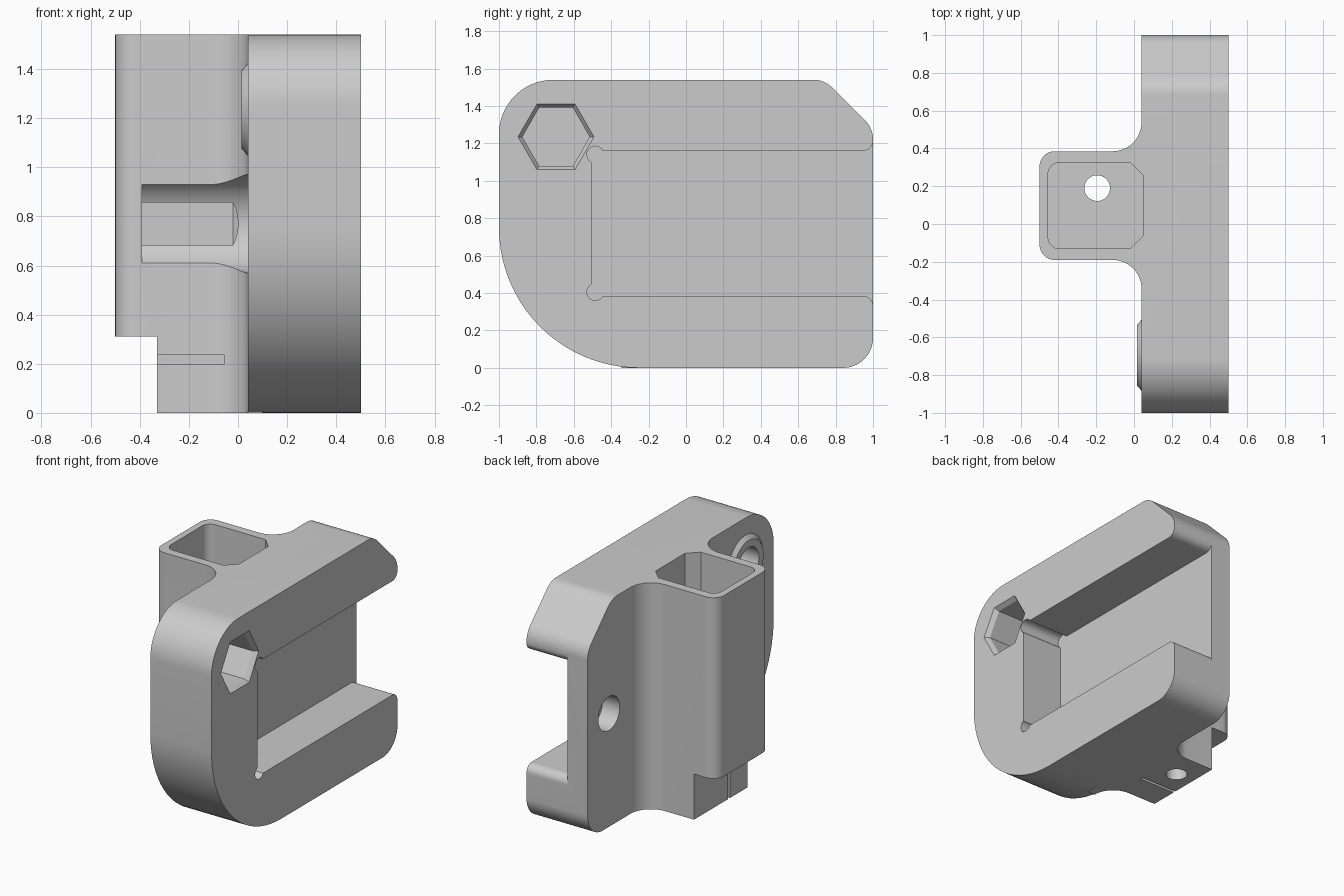
import bpy, bmesh, math
from mathutils import Vector

cube = bpy.data.objects.get("Cube")
if cube:
    bpy.data.objects.remove(cube, do_unlink=True)

grey = bpy.data.materials.new("light_grey_plastic")
grey.use_nodes = True
grey.diffuse_color = (0.6, 0.6, 0.6, 1)
grey.node_tree.nodes["Principled BSDF"].inputs["Base Color"].default_value = (0.6, 0.6, 0.6, 1)


def rounded(corners, steps=14):
    """Outline from (a, b, radius) corners, each replaced by an arc."""
    out = []
    for i, (a, b, r) in enumerate(corners):
        p = Vector((a, b))
        if r == 0:
            out.append(p)
            continue
        d1 = (Vector(corners[i - 1][:2]) - p).normalized()
        d2 = (Vector(corners[(i + 1) % len(corners)][:2]) - p).normalized()
        half = d1.angle(d2) / 2
        t = r / math.tan(half)
        c = p + (d1 + d2).normalized() * (r / math.sin(half))
        v1, v2 = (p + d1 * t - c).normalized(), (p + d2 * t - c).normalized()
        out += [c + v1.slerp(v2, k / steps) * r for k in range(steps + 1)]
    return out


def circle(a, b, r, n=48):
    return [Vector((a + r * math.cos(math.tau * k / n), b + r * math.sin(math.tau * k / n)))
            for k in range(n)]


def rect(a0, b0, a1, b1):
    return [Vector(p) for p in ((a0, b0), (a1, b0), (a1, b1), (a0, b1))]


def prism(name, axis, lo, hi, outline, end=None):
    """Solid between an outline at lo and an outline at hi along x or z."""
    place = (lambda p, h: (h, p.x, p.y)) if axis == "x" else (lambda p, h: (p.x, p.y, h))
    bm = bmesh.new()
    r0 = [bm.verts.new(place(p, lo)) for p in outline]
    r1 = [bm.verts.new(place(p, hi)) for p in (end or outline)]
    bm.faces.new(r0)
    bm.faces.new(r1)
    n = len(r0)
    for i in range(n):
        j = (i + 1) % n
        bm.faces.new((r0[i], r0[j], r1[j], r1[i]))
    bmesh.ops.recalc_face_normals(bm, faces=bm.faces)
    mesh = bpy.data.meshes.new(name)
    bm.to_mesh(mesh)
    bm.free()
    mesh.materials.append(grey)
    ob = bpy.data.objects.new(name, mesh)
    bpy.context.collection.objects.link(ob)
    return ob


def combine(body, other, operation):
    mod = body.modifiers.new(other.name, "BOOLEAN")
    mod.operation, mod.solver, mod.object = operation, "EXACT", other
    bpy.context.view_layer.objects.active = body
    bpy.ops.object.modifier_apply(modifier=mod.name)
    bpy.data.objects.remove(other, do_unlink=True)


# Main plate with rounded and chamfered outline
FACE, SIDE, TOP = 0.04, 0.5, 1.54
body = prism("bracket_body", "x", FACE, SIDE, rounded([
    (-1, 0, .75), (1, 0, .16), (1, 1.28, .14), (.74, TOP, .14), (-1, TOP, .29)], 20))

# Hollow post, filleted into the plate
post = prism("post", "z", 0, TOP, rounded([
    (.1, -.345, 0), (FACE, -.345, 0), (FACE, -.19, .154), (-.5, -.19, .08),
    (-.5, .385, .08), (FACE, .385, .154), (FACE, .54, 0), (.1, .54, 0)]))
combine(body, post, "UNION")

# Raised ring around the bolt hole
BY, BZ = -.695, 1.235
combine(body, prism("bolt_ring", "x", .015, .06, circle(BY, BZ, .16), circle(BY, BZ, .21)), "UNION")

cutters = [
    # Side pocket open at the back, with flared mouth
    prism("pocket", "x", .19, .7, rounded([
        (-.505, .385, 0), (1, .385, .055), (1, .31, 0), (1.2, .31, 0),
        (1.2, 1.24, 0), (1, 1.24, 0), (1, 1.16, .055), (-.505, 1.16, 0)])),
    # Post cavity and the small drain hole under it
    prism("cavity", "z", .37, 1.7, rounded([
        (-.455, -.13, .06), (-.02, -.13, 0), (.05, -.06, 0),
        (.05, .255, 0), (-.02, .325, 0), (-.455, .325, .06)])),
    prism("drain_hole", "z", -.1, .4, circle(-.195, .19, .068)),
    # Step under the post
    prism("step", "z", -.1, .31, rect(-.7, -.5, -.33, .7)),
    # Clip slits at the post foot
    prism("flat_slit", "z", .2, .235, rect(-.4, -.3, -.055, .02)),
    prism("upright_slit", "z", -.1, .22, rect(-.4, 0, -.055, .02)),
    # Tool clearance along the post and blind screw hole in the plate
    prism("tool_clearance", "x", -.39, FACE, circle(-.31, .77, .2, 64)),
    prism("screw_hole", "x", -.05, .17, circle(.77, .77, .115)),
    # Nut trap with chamfered mouth, and bolt hole from the other side
    prism("nut_trap", "x", .25, .6, circle(BY, BZ, .18, 6)),
    prism("nut_chamfer", "x", .47, .53, circle(BY, BZ, .18, 6), circle(BY, BZ, .226, 6)),
    prism("bolt_hole", "x", -.05, .235, circle(BY, BZ, .11)),
]
# Relief circles in the inner pocket corners
for z in (.405, 1.14):
    cutters.append(prism("corner_relief", "x", .19, .7, circle(-.485, z, .045, 32)))
for c in cutters:
    combine(body, c, "DIFFERENCE")

bpy.ops.object.select_all(action="DESELECT")
body.select_set(True)
bpy.context.view_layer.objects.active = body
bpy.ops.object.shade_smooth_by_angle(angle=math.radians(25))
